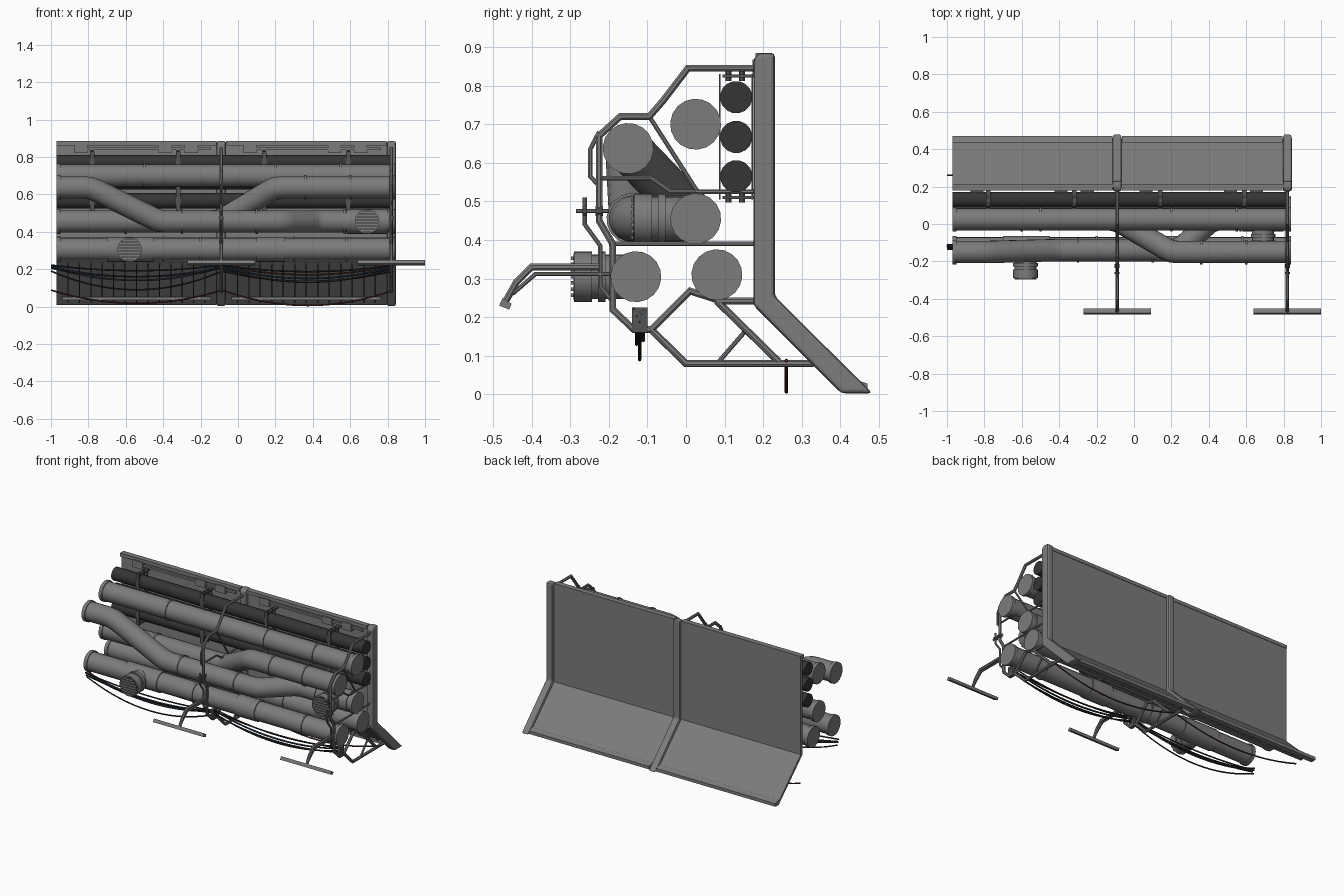
import bpy, bmesh, math
from mathutils import Vector

if "Cube" in bpy.data.objects:
    bpy.data.objects.remove(bpy.data.objects["Cube"])

def mat(name, c):
    m = bpy.data.materials.new(name)
    m.diffuse_color = (*c, 1)
    m.use_nodes = True
    m.node_tree.nodes["Principled BSDF"].inputs["Base Color"].default_value = m.diffuse_color
    return m

STEEL = mat("steel grey", (0.2, 0.2, 0.2))
DARK = mat("dark pipe grey", (0.035, 0.035, 0.036))
CLAMP = mat("clamp grey", (0.09, 0.09, 0.09))
BLACK = mat("cable black", (0.02, 0.02, 0.02))
BROWN = mat("cable brown", (0.08, 0.025, 0.015))
BLUE = mat("cable blue", (0.02, 0.045, 0.08))
BAYS = (-0.09, 0.82)          # frame positions along x

def finish(name, bm, m, smooth=True):
    bmesh.ops.recalc_face_normals(bm, faces=bm.faces)
    me = bpy.data.meshes.new(name)
    bm.to_mesh(me)
    bm.free()
    me.materials.append(m)
    ob = bpy.data.objects.new(name, me)
    bpy.context.collection.objects.link(ob)
    if smooth:
        bpy.context.view_layer.objects.active = ob
        ob.select_set(True)
        bpy.ops.object.shade_smooth_by_angle(angle=math.radians(35))
        ob.select_set(False)
    return ob

def sweep(bm, pts, r, sides):
    """Round tube along a path with exact mitred corners."""
    P = [Vector(p) for p in pts]
    D = [(b - a).normalized() for a, b in zip(P, P[1:])]
    u = D[0].orthogonal().normalized()
    w = D[0].cross(u)
    ring = [P[0] + r * (u * math.cos(a) + w * math.sin(a))
            for a in (2 * math.pi * (i + 0.5) / sides for i in range(sides))]
    rings = [[bm.verts.new(v) for v in ring]]
    for i, d in enumerate(D):
        n = d if i == len(D) - 1 else (d + D[i + 1])
        ring = [v + d * ((P[i + 1] - v).dot(n) / d.dot(n)) for v in ring]
        rings.append([bm.verts.new(v) for v in ring])
    for a, b in zip(rings, rings[1:]):
        for i in range(sides):
            j = (i + 1) % sides
            bm.faces.new((a[i], a[j], b[j], b[i]))
    bm.faces.new(rings[0])
    bm.faces.new(rings[-1])

def tubes(name, paths, r, m, sides=8):
    bm = bmesh.new()
    for p in paths:
        sweep(bm, p, r, sides)
    return finish(name, bm, m)

def prisms(name, items, m, bevel=0):
    """Each item is (yz outline, x0, x1)."""
    bm = bmesh.new()
    for yz, x0, x1 in items:
        a = [bm.verts.new((x0, y, z)) for y, z in yz]
        b = [bm.verts.new((x1, y, z)) for y, z in yz]
        bm.faces.new(a)
        bm.faces.new(b)
        for i in range(len(yz)):
            j = (i + 1) % len(yz)
            bm.faces.new((a[i], a[j], b[j], b[i]))
    ob = finish(name, bm, m, False)
    if bevel:
        mod = ob.modifiers.new("bevel", 'BEVEL')
        mod.width, mod.segments = bevel, 2
    return ob

def box(x0, x1, y0, y1, z0, z1):
    return ([(y0, z0), (y1, z0), (y1, z1), (y0, z1)], x0, x1)

def rounded(pts, cut=0.035):
    """Chamfer path corners into two-step elbows."""
    P = [Vector(p) for p in pts]
    out = [P[0]]
    for a, b, c in zip(P, P[1:], P[2:]):
        s, e = b + (a - b).normalized() * cut, b + (c - b).normalized() * cut
        out += [s, (s + e) / 4 + b / 2, e]
    return out + [P[-1]]

# Wall panel with its sloping skirt, bent posts
prisms("wall_panel", [([(0.195, 0.88), (0.212, 0.88), (0.212, 0.247), (0.455, 0.01),
                        (0.435, 0.01), (0.195, 0.24)], -0.97, 0.82)], STEEL)
POST = [(0.175, 0.87), (0.19, 0.885), (0.23, 0.885), (0.23, 0.255), (0.483, 0.003),
        (0.402, 0.003), (0.175, 0.23)]
prisms("wall_posts", [(POST, x - 0.024, x + 0.024) for x in BAYS], STEEL, 0.01)

# Rails, hooks and skirt ribs for each bay
rails, ribs = [], []
for x0, x1 in ((-0.97, -0.115), (-0.065, 0.795)):
    rails += [box(x0, x1, 0.18, 0.215, 0.862, 0.884),
              ([(0.435, 0.008), (0.47, 0.008), (0.47, 0.028), (0.435, 0.04)], x0, x1),
              box(x0 + 0.03, x1 - 0.03, 0.375, 0.395, 0.035, 0.05),
              box(x0 + 0.1, x1 - 0.03, 0.178, 0.192, 0.838, 0.85)]
    for x in (x0 + 0.13, x0 + 0.58, x0 + 0.72):
        rails.append(box(x - 0.035, x + 0.035, 0.172, 0.198, 0.822, 0.868))
    for i in range(1, 14):
        x = x0 + (x1 - x0) * i / 14
        ribs.append(([(0.2, 0.22), (0.2, 0.236), (0.42, 0.025), (0.41, 0.02)], x - .003, x + .003))
prisms("panel_rails", rails, STEEL)
prisms("skirt_ribs", ribs, CLAMP)

# Large pipes; the two crossing ones swap places
R = 0.06
X0, X1 = -0.97, 0.84
PIPES = {
    "upper_pipe": [(X0, 0.025, 0.70), (X1, 0.025, 0.70)],
    "lower_front_pipe": [(X0, -0.13, 0.305), (X1, -0.13, 0.305)],
    "lower_back_pipe": [(X0, 0.08, 0.31), (X1, 0.08, 0.31)],
    "falling_pipe": [(X0, -0.15, 0.637), (-0.79, -0.15, 0.637), (-0.42, -0.14, 0.455),
                     (0.24, -0.14, 0.455), (0.42, 0.025, 0.455), (X1, 0.025, 0.455)],
    "rising_pipe": [(X0, 0.025, 0.455), (-0.1, 0.025, 0.455), (0.2, -0.15, 0.637),
                    (X1, -0.15, 0.637)],
}
RINGS = {"upper_pipe": (-0.5, 0.2, 0.55), "lower_front_pipe": (-0.2, 0.58),
         "lower_back_pipe": (-0.4, 0.3), "falling_pipe": (-0.3, 0.1, 0.57),
         "rising_pipe": (-0.6, 0.36, 0.6)}
for name, path in PIPES.items():
    tubes(name, [rounded(path)], R, STEEL, 18)
    rings = []
    for x in RINGS[name]:
        y, z = next((a[1], a[2]) for a, b in zip(path, path[1:]) if a[0] <= x <= b[0])
        rings.append([(x - 0.006, y, z), (x + 0.006, y, z)])
    for (x, y, z), s in ((path[0], 1), (path[-1], -1)):
        rings.append([(x, y, z), (x + s * 0.022, y, z)])
    tubes(name + "_collars", rings, R + 0.006, STEEL, 18)
tubes("pipe_sleeves", [[(-0.7, -0.13, 0.305), (-0.45, -0.13, 0.305)],
                       [(0.1, -0.13, 0.305), (0.25, -0.13, 0.305)],
                       [(0.58, 0.025, 0.455), (0.8, 0.025, 0.455)]], R + 0.006, STEEL, 18)

# Round vents with slatted grilles
for name, x, y, z in (("lower_vent", -0.58, -0.13, 0.305), ("middle_vent", 0.69, 0.025, 0.455)):
    e = y - 0.163
    tubes(name + "_neck", [[(x, y, z), (x, e + 0.01, z)]], 0.058, STEEL, 18)
    tubes(name + "_rims", [[(x, e + 0.085, z), (x, e + 0.065, z)],
                           [(x, e + 0.05, z), (x, e + 0.003, z)]], 0.066, STEEL, 18)
    tubes(name + "_hole", [[(x, e + 0.01, z), (x, e + 0.001, z)]], 0.06, DARK, 18)
    slats = []
    for i in range(-3, 4):
        h = i * 0.016
        w = math.sqrt(0.06 ** 2 - h * h)
        slats.append(box(x - w, x + w, e - 0.005, e + 0.002, z + h - 0.0045, z + h + 0.0045))
    prisms(name + "_slats", slats, STEEL)

# Three thin dark pipes with clamps
DZ = (0.77, 0.667, 0.565)
tubes("dark_pipes", [[(X0, 0.13, z), (0.83, 0.13, z)] for z in DZ], 0.042, DARK, 16)
plates, bolts = [], []
for x in (-0.78, -0.32, 0.14, 0.59):
    plates += [box(x - 0.012, x + 0.012, y - 0.002, y + 0.002, 0.505, 0.83) for y in (0.088, 0.172)]
    for z in (0.51, 0.825):
        plates.append(box(x - 0.012, x + 0.012, 0.095, 0.195, z - 0.004, z + 0.004))
        bolts += [[(x, y, z - 0.013), (x, y, z + 0.013)] for y in (0.11, 0.145)]
prisms("pipe_clamps", plates, CLAMP)
tubes("clamp_bolts", bolts, 0.008, CLAMP, 6)

# Tubular support frames and step bars
THICK = [
    [(0.18, 0.845), (0.005, 0.845), (-0.06, 0.76), (-0.095, 0.72), (-0.17, 0.72),
     (-0.225, 0.67), (-0.225, 0.45), (-0.19, 0.39), (-0.19, 0.22), (-0.135, 0.168),
     (-0.09, 0.168), (0.01, 0.268), (0.09, 0.242), (0.18, 0.242)],
    [(-0.09, 0.168), (0.0, 0.08), (0.33, 0.08)],
    [(-0.225, 0.33), (-0.40, 0.33), (-0.44, 0.29), (-0.468, 0.24)],
    [(0.08, 0.242), (0.24, 0.085)],
]
THIN = [
    [(-0.095, 0.72), (0.03, 0.525), (0.18, 0.525)],
    [(-0.2, 0.39), (0.18, 0.39)],
    [(-0.225, 0.56), (-0.09, 0.56), (-0.04, 0.525), (0.03, 0.525)],
    [(0.15, 0.16), (0.085, 0.085)],
    [(-0.225, 0.68), (-0.248, 0.635), (-0.248, 0.565), (-0.225, 0.54)],
    [(-0.262, 0.51), (-0.262, 0.44), (-0.222, 0.385), (-0.222, 0.28), (-0.19, 0.24)],
    [(-0.285, 0.475), (-0.2, 0.475)],
    [(-0.19, 0.312), (-0.39, 0.312), (-0.45, 0.26)],
]
for side, x in zip(("middle", "right"), BAYS):
    tubes(side + "_frame", [[(x, *p) for p in path] for path in THICK], 0.0095, STEEL)
    tubes(side + "_frame_braces", [[(x, *p) for p in path] for path in THIN], 0.006, STEEL)
    tubes(side + "_frame_bolts", [[(x, -0.268, 0.475), (x, -0.256, 0.475)],
                                  [(x, -0.235, 0.475), (x, -0.215, 0.475)]], 0.014, CLAMP)
    prisms(side + "_step_bar", [([(-0.484, 0.23), (-0.458, 0.22), (-0.452, 0.235),
                                  (-0.475, 0.25)], x - 0.18, x + 0.18)], STEEL)
    prisms(side + "_cable_hanger", [box(x - 0.01, x + 0.01, -0.14, -0.1, 0.16, 0.225)], CLAMP)

# Sagging cables: y, top height, left sag, right sag
for i, (y, z, s0, s1, m) in enumerate((
        (-0.135, 0.222, 0.03, 0.035, BLACK), (-0.12, 0.215, 0.055, 0.065, BLUE),
        (-0.11, 0.22, 0.08, 0.05, BROWN), (-0.128, 0.205, 0.045, 0.075, BLACK),
        (-0.115, 0.21, 0.07, 0.06, BLUE), (-0.12, 0.19, 0.1, 0.055, BLACK),
        (0.26, 0.088, 0.07, 0.082, BROWN))):
    path = []
    for k in range(41):
        t = k / 20
        f = t % 1
        path.append((-1.0 + 0.915 * t, y, z - 4 * (s0 if t < 1 else s1) * f * (1 - f)))
    tubes(f"cable_{i + 1}", [path], 0.0045, m, 6)
